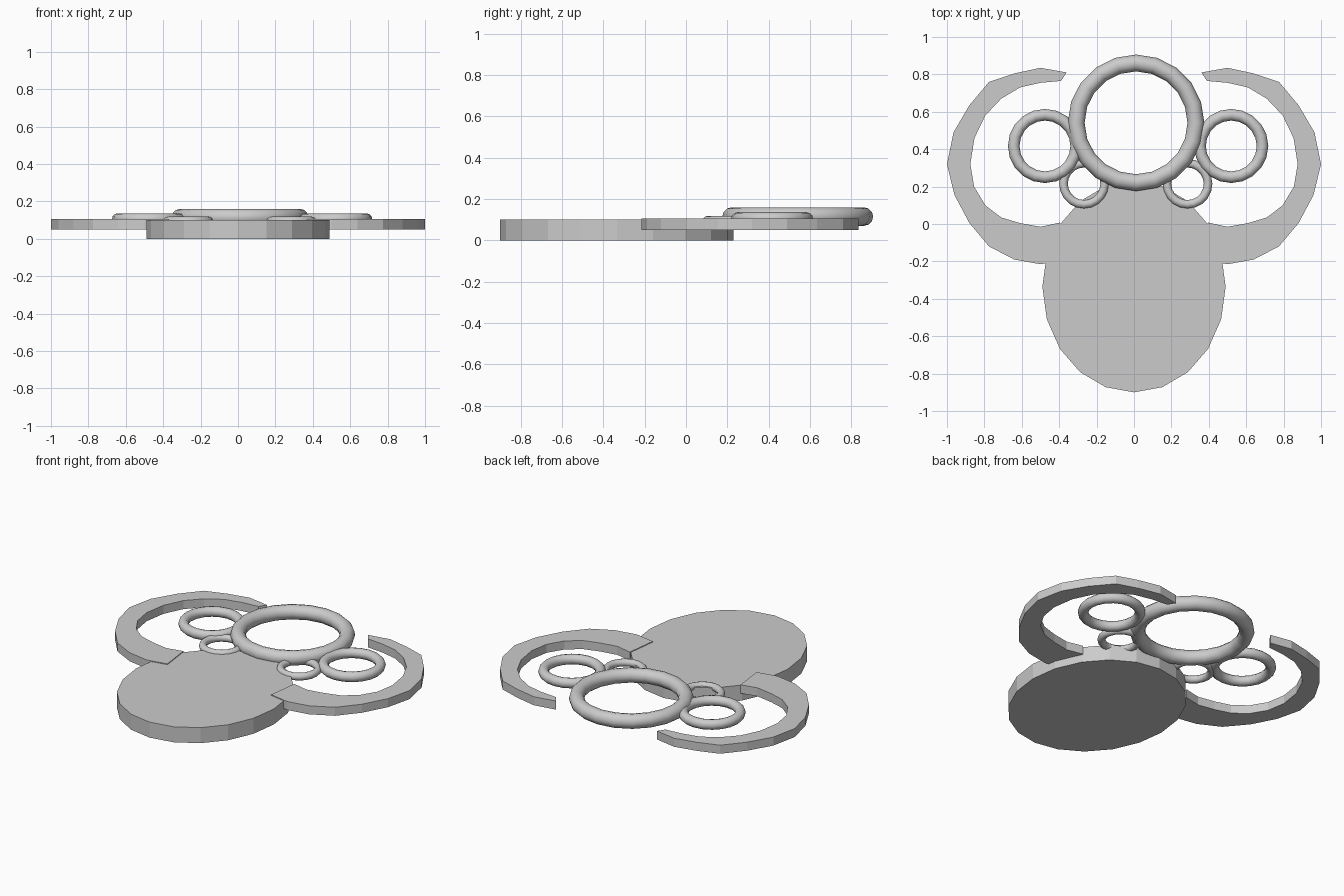
import bpy, bmesh, math

if "Cube" in bpy.data.objects:
    bpy.data.objects.remove(bpy.data.objects["Cube"])


def slab(name, outline, z0, z1):
    """Extrude a flat outline from z0 up to z1."""
    bm = bmesh.new()
    face = bm.faces.new([bm.verts.new((x, y, z0)) for x, y in outline])
    ext = bmesh.ops.extrude_face_region(bm, geom=[face])
    top = [v for v in ext["geom"] if isinstance(v, bmesh.types.BMVert)]
    bmesh.ops.translate(bm, verts=top, vec=(0, 0, z1 - z0))
    bmesh.ops.recalc_face_normals(bm, faces=bm.faces[:])
    mesh = bpy.data.meshes.new(name)
    bm.to_mesh(mesh)
    bm.free()
    obj = bpy.data.objects.new(name, mesh)
    bpy.context.collection.objects.link(obj)
    return obj


def ring(name, x, y, z, major, minor):
    bpy.ops.mesh.primitive_torus_add(
        location=(x, y, z), major_radius=major, minor_radius=minor,
        major_segments=20, minor_segments=12)
    obj = bpy.context.object
    obj.name = name
    bpy.ops.object.shade_smooth()
    return obj


# Oval base plate, 20 sides
oval = []
for i in range(20):
    a = math.tau * i / 20
    oval.append((0.49 * math.sin(a), -0.335 - 0.565 * math.cos(a)))
slab("base_plate", oval, 0.0, 0.1)

# Curved horns tapering to the tip, one outline mirrored
outer = [(0.37, -0.19), (0.50, -0.215), (0.64, -0.19), (0.775, -0.12), (0.88, 0.005),
         (0.96, 0.155), (1.0, 0.32), (0.965, 0.49), (0.88, 0.635), (0.775, 0.76),
         (0.64, 0.805), (0.50, 0.835), (0.36, 0.81)]
inner = [(0.39, 0.765), (0.50, 0.755), (0.61, 0.73), (0.71, 0.67), (0.795, 0.58),
         (0.853, 0.46), (0.875, 0.32), (0.855, 0.20), (0.795, 0.10), (0.71, 0.035),
         (0.61, 0.005), (0.50, -0.015), (0.395, 0.008)]
for side, s in (("right", 1), ("left", -1)):
    slab(side + "_horn", [(s * x, y) for x, y in outer + inner], 0.05, 0.105)

# Rings between the horns
ring("large_ring", 0.011, 0.541, 0.115, 0.32, 0.045)
ring("right_medium_ring", 0.52, 0.417, 0.105, 0.167, 0.031)
ring("left_medium_ring", -0.476, 0.417, 0.105, 0.167, 0.031)
ring("right_small_ring", 0.286, 0.215, 0.095, 0.11, 0.023)
ring("left_small_ring", -0.267, 0.215, 0.095, 0.11, 0.023)
